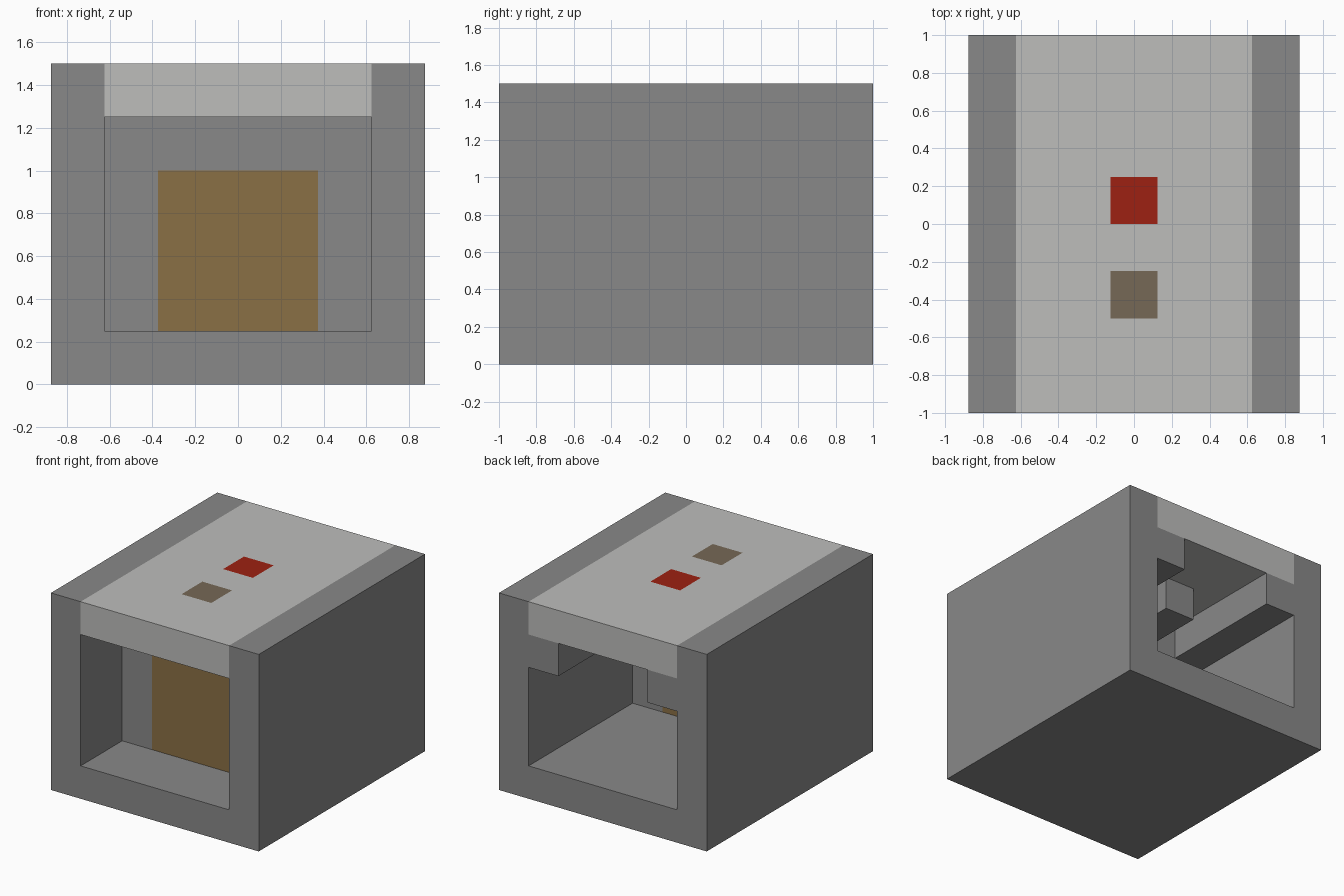
import bpy, bmesh
from mathutils import Vector

cube = bpy.data.objects.get("Cube")
if cube:
    bpy.data.objects.remove(cube, do_unlink=True)


def material(name, rgb):
    m = bpy.data.materials.new(name)
    m.use_nodes = True
    m.diffuse_color = (*rgb, 1)
    bsdf = m.node_tree.nodes["Principled BSDF"]
    bsdf.inputs["Base Color"].default_value = (*rgb, 1)
    bsdf.inputs["Roughness"].default_value = 0.9
    return m


STONE = material("grey stone", (0.25, 0.25, 0.25))
ROOF = material("pale stone", (0.51, 0.51, 0.50))
RED = material("red", (0.34, 0.015, 0.006))
TAUPE = material("taupe", (0.18, 0.14, 0.093))
WOOD = material("brown wood", (0.255, 0.162, 0.06))


def add_object(name, bm, *mats):
    bmesh.ops.recalc_face_normals(bm, faces=bm.faces)
    mesh = bpy.data.meshes.new(name)
    bm.to_mesh(mesh)
    bm.free()
    for m in mats:
        mesh.materials.append(m)
    obj = bpy.data.objects.new(name, mesh)
    bpy.context.collection.objects.link(obj)
    return obj


def extrude_profile(points, y0, y1):
    """Closed outline in x and z, extruded along y."""
    bm = bmesh.new()
    face = bm.faces.new([bm.verts.new((x, y0, z)) for x, z in points])
    new = bmesh.ops.extrude_face_region(bm, geom=[face])["geom"]
    verts = [v for v in new if isinstance(v, bmesh.types.BMVert)]
    bmesh.ops.translate(bm, verts=verts, vec=(0, y1 - y0, 0))
    return bm


def rect(x0, x1, z0, z1):
    return [(x0, z0), (x1, z0), (x1, z1), (x0, z1)]


def mirrored(right_half):
    return right_half + [(-x, z) for x, z in reversed(right_half)]


W, T, H = 0.875, 0.25, 1.5      # half width, wall thickness, height
IN, CEIL = W - T, H - T         # inner half width, ceiling height

# Floor and both side walls as one channel
channel = mirrored([(W, 0), (W, H), (IN, H), (IN, T)])
add_object("floor_and_side_walls", extrude_profile(channel, -1, 1), STONE)

# Roof slab with two flush coloured squares cut into its top
bm = extrude_profile(rect(-IN, IN, CEIL, H), -1, 1)
cuts = [(Vector((x, 0, 0)), Vector((1, 0, 0))) for x in (-0.125, 0.125)]
cuts += [(Vector((0, y, 0)), Vector((0, 1, 0))) for y in (-0.5, -0.25, 0, 0.25)]
for co, no in cuts:
    bmesh.ops.bisect_plane(bm, geom=bm.verts[:] + bm.edges[:] + bm.faces[:],
                           plane_co=co, plane_no=no)
for f in bm.faces:
    c = f.calc_center_median()
    if c.z > H - 0.01 and abs(c.x) < 0.125:
        if 0 < c.y < 0.25:
            f.material_index = 1
        elif -0.5 < c.y < -0.25:
            f.material_index = 2
add_object("roof", bm, ROOF, RED, TAUPE)

# Partition wall with a doorway, and the door that fills it
partition = mirrored([(0.375, 1), (0.375, T), (IN, T), (IN, CEIL)])
add_object("partition_wall", extrude_profile(partition, -0.5, -0.25), STONE)
add_object("door", extrude_profile(rect(-0.375, 0.375, T, 1), -0.5, -0.25), WOOD)

# Ceiling beams along the sides, the cross beam and the central hanging block
for side, name in ((1, "left_ceiling_beam"), (-1, "right_ceiling_beam")):
    x0, x1 = sorted((side * 0.375, side * IN))
    add_object(name, extrude_profile(rect(x0, x1, 1, CEIL), 0, 1), STONE)
add_object("cross_beam", extrude_profile(rect(-IN, IN, 1, CEIL), -0.25, 0), STONE)
add_object("hanging_block", extrude_profile(rect(-0.125, 0.125, 1, CEIL), 0, 0.5), STONE)
